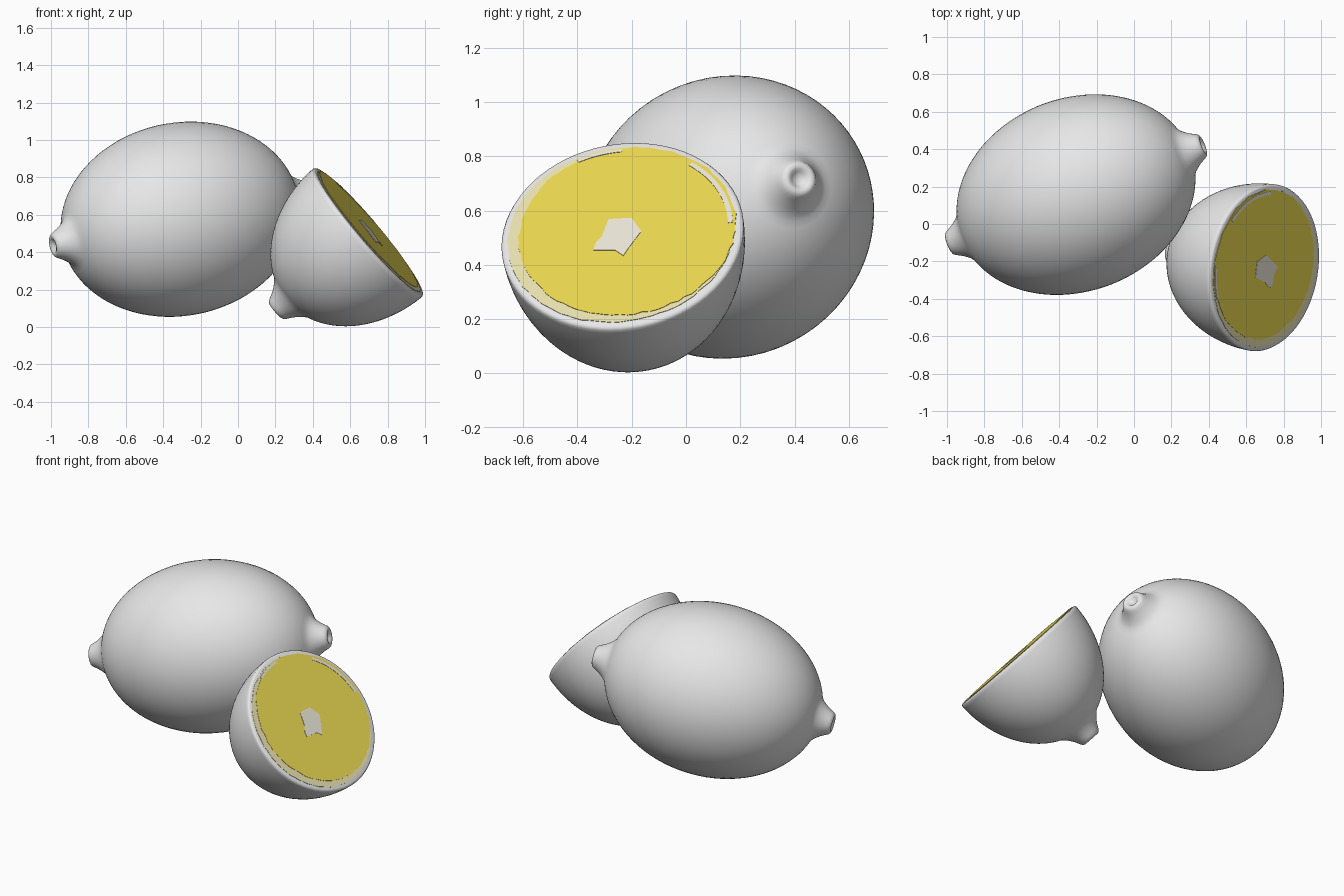
import bpy, bmesh, math, random
from mathutils import Matrix, Vector

if "Cube" in bpy.data.objects:
    bpy.data.objects.remove(bpy.data.objects["Cube"])

random.seed(4)


def material(name, rgb):
    m = bpy.data.materials.new(name)
    m.diffuse_color = (*rgb, 1)
    m.use_nodes = True
    m.node_tree.nodes["Principled BSDF"].inputs["Base Color"].default_value = m.diffuse_color
    return m


peel = material("pale_peel", (0.8, 0.8, 0.8))
flesh = material("yellow_flesh", (0.8, 0.67, 0.08))
pith = material("cream_pith", (0.8, 0.77, 0.67))
pale = material("pale_yellow", (0.8, 0.74, 0.42))


def frame(center, axis):
    # local z runs along the fruit axis, local x stays horizontal
    n = Vector(axis).normalized()
    u = Vector((-n.y, n.x, 0)).normalized()
    v = n.cross(u)
    m = Matrix((u, v, n)).transposed().to_4x4()
    m.translation = Vector(center)
    return m


def finish(bm, name, mat, matrix, smooth=True):
    bmesh.ops.recalc_face_normals(bm, faces=bm.faces)
    for f in bm.faces:
        f.smooth = smooth
    me = bpy.data.meshes.new(name)
    bm.to_mesh(me)
    bm.free()
    me.materials.append(mat)
    ob = bpy.data.objects.new(name, me)
    bpy.context.collection.objects.link(ob)
    ob.matrix_world = matrix
    if smooth:
        bpy.context.view_layer.objects.active = ob
        ob.select_set(True)
        bpy.ops.object.shade_smooth_by_angle(angle=math.radians(50))
        ob.select_set(False)
    return ob


def lathe(name, profile, mat, matrix, seg=72):
    # profile of (radius, z); both ends are closed with a face
    bm = bmesh.new()
    rings = []
    for r, z in profile:
        rings.append([bm.verts.new((r * math.cos(2 * math.pi * i / seg),
                                    r * math.sin(2 * math.pi * i / seg), z))
                      for i in range(seg)])
    for a, b in zip(rings, rings[1:]):
        for i in range(seg):
            j = (i + 1) % seg
            bm.faces.new((a[i], a[j], b[j], b[i]))
    bm.faces.new(rings[0])
    bm.faces.new(rings[-1])
    return finish(bm, name, mat, matrix)


def half_profile(a, b, steps=26):
    # equator to tip: ellipse, flared nipple, then a small dimple
    end = math.acos(0.14 / b)
    pts = [(b * math.cos(end * i / steps), a * math.sin(end * i / steps))
           for i in range(steps + 1)]
    nipple = [(0.118, -0.008), (0.102, 0.012), (0.088, 0.032), (0.077, 0.052),
              (0.069, 0.068), (0.061, 0.078), (0.050, 0.083), (0.038, 0.080),
              (0.028, 0.071), (0.016, 0.063), (0.004, 0.061)]
    return pts + [(r, a + dz) for r, dz in nipple]


# whole fruit
half = half_profile(0.66, 0.516)
lathe("whole_lemon", [(r, -z) for r, z in reversed(half)] + half[1:],
      peel, frame((-0.31, 0.157, 0.576), (1.34, 0.52, 0.28)))

# cut half, with its cut face looking along +local z and a slightly rounded rim
cut = frame((0.70, -0.235, 0.51), (0.756, -0.125, 0.643))
tip = [(r, -z) for r, z in half_profile(0.577, 0.45)]
tip[0] = (0.45, -0.012)
lathe("half_lemon", [(0.436, 0.0), (0.445, -0.003)] + tip, peel, cut)


def plate(name, points, mat, z):
    # thin flat patch lying on the cut face
    bm = bmesh.new()
    f = bm.faces.new([bm.verts.new((x, y, z)) for x, y in points])
    ext = bmesh.ops.extrude_face_region(bm, geom=[f])
    bmesh.ops.translate(bm, vec=(0, 0, -z - 0.001),
                        verts=[e for e in ext["geom"] if isinstance(e, bmesh.types.BMVert)])
    return finish(bm, name, mat, cut, smooth=False)


def wavy_disc(cx, cy, r, wobble, n=90):
    pts = []
    for i in range(n):
        t = 2 * math.pi * i / n
        q = r + random.uniform(-wobble, wobble)
        pts.append((cx + q * math.cos(t), cy + q * math.sin(t)))
    return pts


def arc(a0, a1, r0, r1, n=16):
    # crescent strip between two angles
    ts = [math.radians(a0 + (a1 - a0) * i / n) for i in range(n + 1)]
    inner = [(r0 * math.cos(t), r0 * math.sin(t)) for t in ts]
    outer = [(r1 * math.cos(t), r1 * math.sin(t)) for t in ts]
    return inner + outer[::-1]


# flesh, its pale border, and the pith marks
plate("pale_border", wavy_disc(-0.005, 0.0, 0.421, 0.003), pale, 0.002)
plate("flesh_disc", wavy_disc(0.018, 0.016, 0.403, 0.004), flesh, 0.004)
plate("pith_core", [(-0.058, 0.072), (0.027, 0.078), (0.07, 0.013), (0.032, -0.065),
                    (0.016, -0.104), (-0.017, -0.078), (-0.098, -0.078),
                    (-0.096, -0.046), (-0.075, -0.013)], pith, 0.006)
plate("pith_arc_side", arc(8, 57, 0.394, 0.412), pith, 0.006)
plate("pith_arc_top", arc(96, 120, 0.398, 0.412), pith, 0.006)
